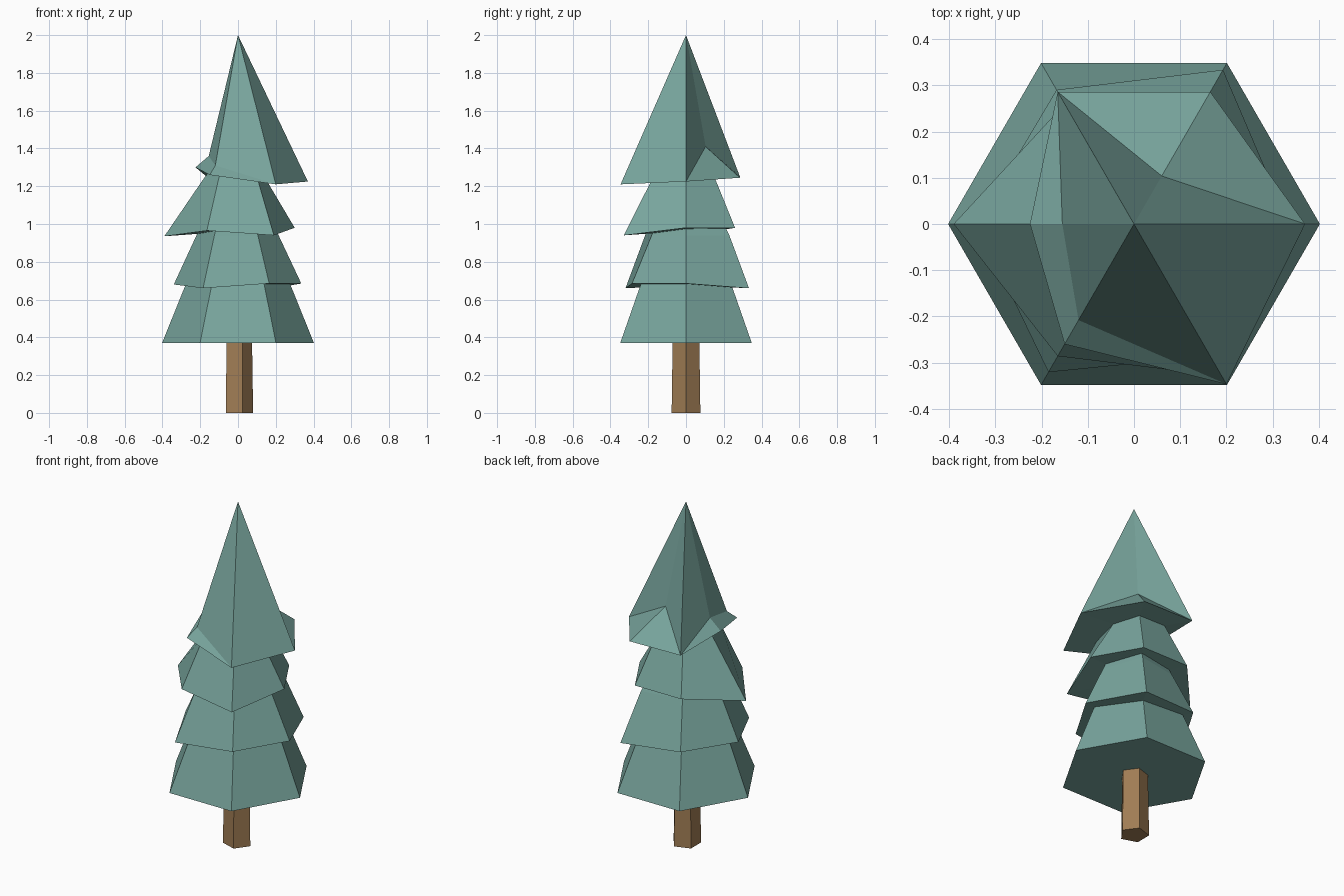
import bpy
import bmesh
from math import cos, sin, radians
from mathutils import Vector

if "Cube" in bpy.data.objects:
    bpy.data.objects.remove(bpy.data.objects["Cube"], do_unlink=True)


def make_material(name, colour):
    mat = bpy.data.materials.new(name)
    mat.use_nodes = True
    mat.diffuse_color = (*colour, 1)
    mat.node_tree.nodes["Principled BSDF"].inputs["Base Color"].default_value = (*colour, 1)
    return mat


foliage = make_material("pine green", (0.188, 0.376, 0.337))
bark = make_material("bark brown", (0.352, 0.205, 0.089))


def polar(radius, angle, z):
    return Vector((radius * cos(radians(angle)), radius * sin(radians(angle)), z))


def finish(bm, name, mat):
    bmesh.ops.recalc_face_normals(bm, faces=bm.faces)
    mesh = bpy.data.meshes.new(name)
    bm.to_mesh(mesh)
    bm.free()
    mesh.materials.append(mat)
    obj = bpy.data.objects.new(name, mesh)
    bpy.context.collection.objects.link(obj)
    return obj


def add_tier(name, rim, folds, apex_z):
    """Six-sided skirt; rim and folds hold (radius, z) every 60 degrees from +x.
    A corner without a fold runs straight from the rim to the apex."""
    bm = bmesh.new()
    base = [bm.verts.new(polar(r, 60 * i, z)) for i, (r, z) in enumerate(rim)]
    mid = [bm.verts.new(polar(f[0], 60 * i, f[1])) if f else None for i, f in enumerate(folds)]
    apex = bm.verts.new((0, 0, apex_z))
    centre = bm.verts.new((0, 0, sum(z for _, z in rim) / len(rim)))
    for i in range(6):
        j = (i + 1) % 6
        a, b, ma, mb = base[i], base[j], mid[i], mid[j]
        if ma and mb:
            faces = [(a, b, mb, ma), (ma, mb, apex)]
        elif mb:
            faces = [(a, b, mb), (a, mb, apex)]
        elif ma:
            faces = [(a, b, ma), (b, apex, ma)]
        else:
            faces = [(a, b, apex)]
        for f in faces + [(b, a, centre)]:
            bm.faces.new(f)
    return finish(bm, name, foliage)


# Foliage, from the ground up
add_tier("bottom_foliage", [(0.402, 0.37)] * 6, [(0.285, 0.66)] * 6, 1.3)

rim = [(0.335, 0.685), (0.385, 0.66), (0.335, 0.685),
       (0.34, 0.68), (0.37, 0.66), (0.33, 0.685)]
add_tier("lower_foliage", rim, [(r - 0.12, 0.94) for r, _ in rim], 1.4)

add_tier("upper_foliage",
         [(0.3, 0.98), (0.3, 0.98), (0.3, 0.98), (0.39, 0.935), (0.33, 0.965), (0.38, 0.94)],
         [(r, 1.25) for r in (0.14, 0.173, 0.173, 0.175, 0.2, 0.2)], 1.45)

# Crown with corners folded inward on some sides
add_tier("top_foliage",
         [(0.37, 1.225), (0.33, 1.245), (0.33, 1.25), (0.225, 1.3), (0.3, 1.26), (0.4, 1.21)],
         [None, (0.12, 1.41), None, (0.155, 1.36), (0.24, 1.31), None], 2.0)

# Five-sided trunk, slightly narrower at the top
bm = bmesh.new()
bmesh.ops.create_cone(bm, cap_ends=True, segments=5, radius1=0.08, radius2=0.074, depth=0.4)
turn = radians(0) - max(bm.verts, key=lambda v: v.co.x).co.to_2d().angle_signed(Vector((1, 0)))
first = max((v for v in bm.verts if v.co.z < 0), key=lambda v: v.co.y)
start = Vector((first.co.x, first.co.y)).angle_signed(Vector((1, 0)))
for i, v in enumerate(sorted(bm.verts, key=lambda v: v.co.z)):
    x, y = v.co.x, v.co.y
    # angle_signed is clockwise-positive, so rotate by its negative
    c, s = cos(-start), sin(-start)
    v.co = Vector((x * c - y * s, x * s + y * c, v.co.z + 0.2))
finish(bm, "trunk", bark)
